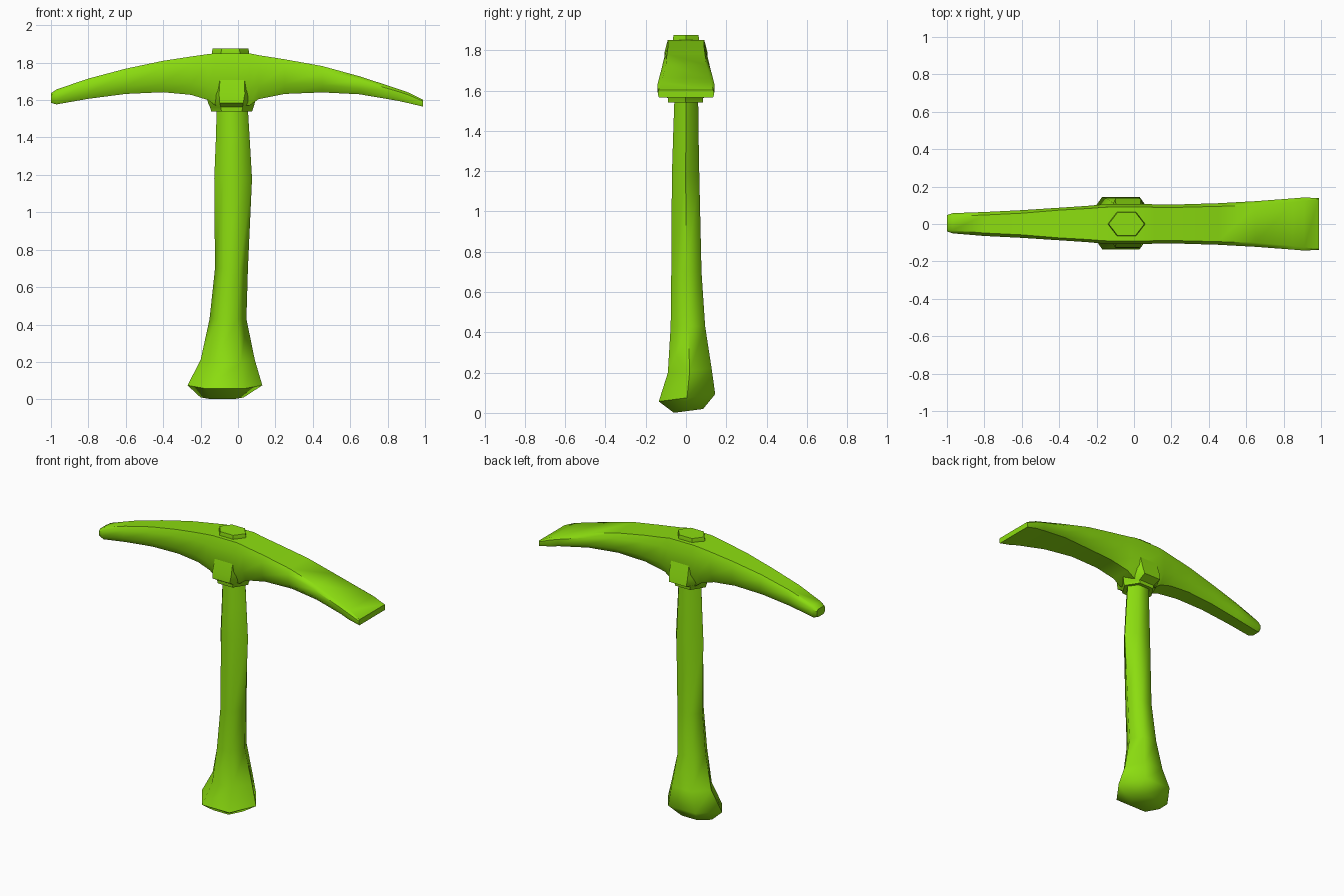
import bpy, bmesh, math

green = bpy.data.materials.new("lime")
green.diffuse_color = (0.26, 0.72, 0.005, 1)


def loft(name, rings, angle):
    """Skin a list of equal-length point rings and cap both ends."""
    bm = bmesh.new()
    loops = [[bm.verts.new(p) for p in ring] for ring in rings]
    n = len(rings[0])
    for a, b in zip(loops, loops[1:]):
        for i in range(n):
            j = (i + 1) % n
            bm.faces.new((a[i], a[j], b[j], b[i]))
    bm.faces.new(loops[0][::-1])
    bm.faces.new(loops[-1])
    bmesh.ops.recalc_face_normals(bm, faces=bm.faces)
    mesh = bpy.data.meshes.new(name)
    bm.to_mesh(mesh)
    bm.free()
    mesh.materials.append(green)
    ob = bpy.data.objects.new(name, mesh)
    bpy.context.collection.objects.link(ob)
    bpy.ops.object.select_all(action='DESELECT')
    ob.select_set(True)
    bpy.context.view_layer.objects.active = ob
    bpy.ops.object.shade_smooth_by_angle(angle=math.radians(angle))
    return ob


def hexagon(z, x0, x1, y0, y1, tilt=0.0):
    """Six-sided upright section with points on the x axis."""
    cx, cy, rx, ry = (x0 + x1) / 2, (y0 + y1) / 2, (x1 - x0) / 2, (y1 - y0) / 2
    shape = [(1, 0), (.5, 1), (-.5, 1), (-1, 0), (-.5, -1), (.5, -1)]
    return [(cx + rx * u, cy + ry * v, z + tilt * ry * v) for u, v in shape]


def head_section(x, top, bottom, w, y=0.0, t=0.85, b=0.65):
    """Eight-sided section across the head, narrower at top and bottom."""
    h = top - bottom
    half = [(t * w, top), (w, top - .22 * h), (w, bottom + .3 * h), (b * w, bottom)]
    return [(x, y + p, z) for p, z in half] + [(x, y - p, z) for p, z in half[::-1]]


# Handle: flared tilted foot, slim hexagonal grip, top hidden in the head
loft("handle", [
    hexagon(0.01, -0.20, 0.03, -0.06, 0.085, 0.13),
    hexagon(0.075, -0.27, 0.13, -0.135, 0.145, 0.13),
    hexagon(0.21, -0.20, 0.09, -0.09, 0.127, 0.1),
    hexagon(0.43, -0.152, 0.045, -0.076, 0.095),
    hexagon(0.70, -0.123, 0.053, -0.073, 0.077),
    hexagon(1.18, -0.127, 0.075, -0.07, 0.066),
    hexagon(1.40, -0.118, 0.062, -0.063, 0.062),
    hexagon(1.60, -0.113, 0.05, -0.056, 0.06)], 62)

# Peg end of the handle showing above the head
loft("handle_peg", [
    hexagon(1.70, -0.13, 0.05, -0.06, 0.06),
    hexagon(1.855, -0.14, 0.06, -0.065, 0.065),
    hexagon(1.875, -0.135, 0.055, -0.062, 0.062)], 30)

# Head: rounded pick on the left, wide chisel blade on the right
loft("pick_head", [
    head_section(-1.0, 1.637, 1.585, 0.043, 0.004, .7, .7),
    head_section(-0.97, 1.657, 1.577, 0.054, 0.004, .7, .7),
    head_section(-0.80, 1.715, 1.607, 0.064, 0.0, .75),
    head_section(-0.60, 1.768, 1.633, 0.074, 0.0, .78),
    head_section(-0.40, 1.81, 1.642, 0.087),
    head_section(-0.25, 1.833, 1.628, 0.097),
    head_section(-0.16, 1.846, 1.60, 0.105),
    head_section(-0.12, 1.85, 1.57, 0.107),
    head_section(0.06, 1.85, 1.57, 0.107),
    head_section(0.11, 1.84, 1.605, 0.105),
    head_section(0.25, 1.818, 1.633, 0.105),
    head_section(0.45, 1.782, 1.641, 0.111),
    head_section(0.65, 1.727, 1.631, 0.122, 0, .82, .8),
    head_section(0.85, 1.662, 1.597, 0.137, 0, .85, .9),
    head_section(0.91, 1.641, 1.584, 0.142, 0, .88, .95),
    head_section(0.99, 1.602, 1.565, 0.138, 0, .97, .97)], 40)

# Collar: six-sided socket under the head with a small lower lip
loft("collar", [
    hexagon(1.54, -0.143, 0.076, -0.088, 0.083),
    hexagon(1.562, -0.15, 0.083, -0.09, 0.085),
    hexagon(1.585, -0.16, 0.09, -0.128, 0.138),
    hexagon(1.63, -0.17, 0.105, -0.125, 0.13),
    hexagon(1.73, -0.16, 0.10, -0.102, 0.102)], 40)
